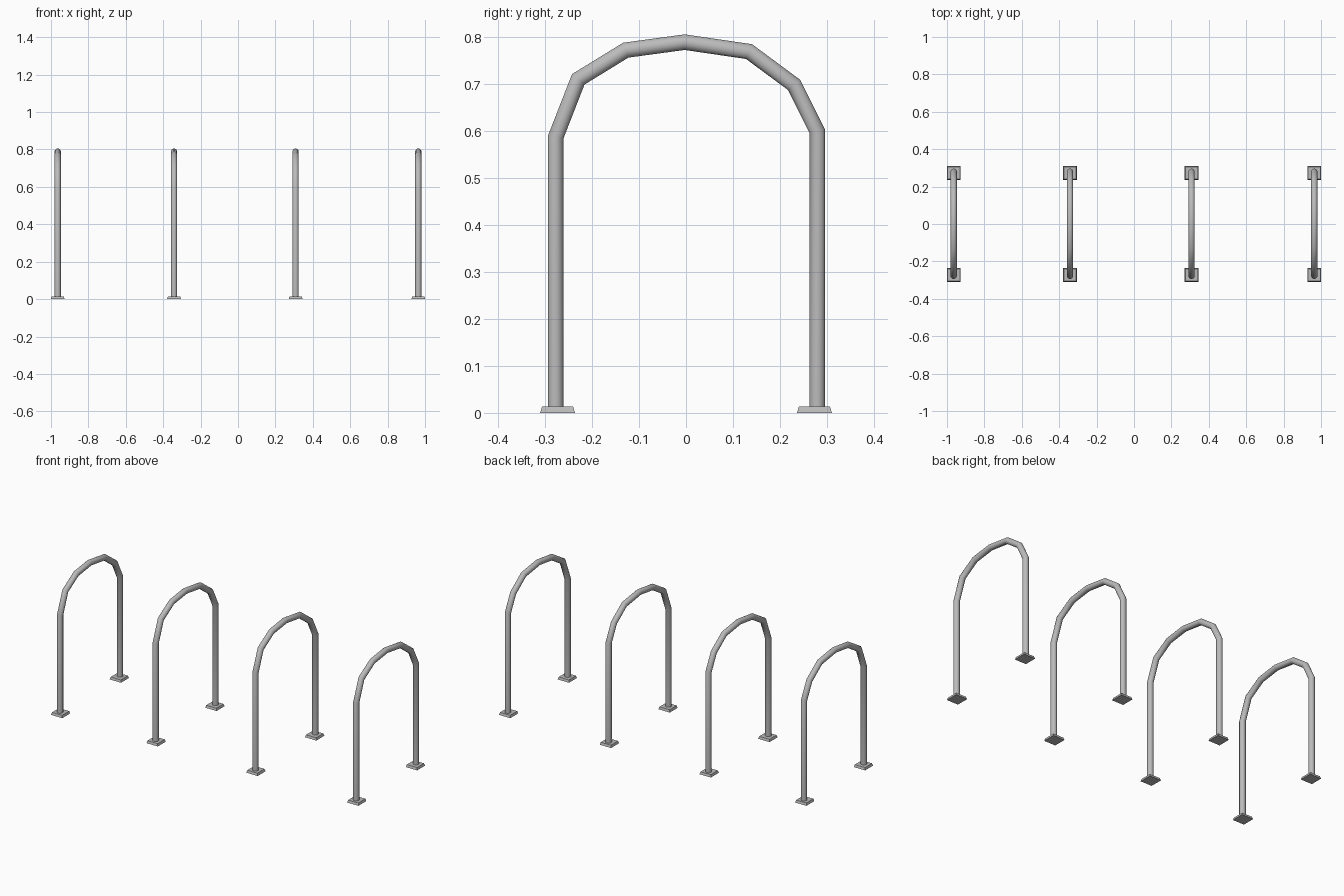
import bpy, bmesh, math
from mathutils import Vector

if "Cube" in bpy.data.objects:
    bpy.data.objects.remove(bpy.data.objects["Cube"])

steel = bpy.data.materials.new("grey steel")
steel.use_nodes = True
grey = (0.5, 0.5, 0.5, 1)
steel.diffuse_color = grey
steel.node_tree.nodes["Principled BSDF"].inputs["Base Color"].default_value = grey

RADIUS, SIDES = 0.017, 12
HOOPS = (-0.964, -0.342, 0.308, 0.964)
# Tube centreline as (y, z)
PATH = [Vector(p) for p in (
    (-0.277, 0.005), (-0.277, 0.586), (-0.229, 0.709), (-0.128, 0.771), (-0.003, 0.788),
    (0.134, 0.768), (0.230, 0.697), (0.279, 0.599), (0.279, 0.005))]


def finish(bm, name, x, y=0):
    bmesh.ops.recalc_face_normals(bm, faces=bm.faces)
    mesh = bpy.data.meshes.new(name)
    bm.to_mesh(mesh)
    bm.free()
    mesh.materials.append(steel)
    obj = bpy.data.objects.new(name, mesh)
    obj.location = (x, y, 0)
    bpy.context.collection.objects.link(obj)
    return obj


def hoop_tube(name, x):
    """Sweep a round section along the path with mitred bends."""
    bm = bmesh.new()
    rings = []
    for i, p in enumerate(PATH):
        before = (p - PATH[max(i - 1, 0)]).normalized()
        after = (PATH[min(i + 1, len(PATH) - 1)] - p).normalized()
        tangent = (before + after).normalized()
        side = Vector((-tangent.y, tangent.x))
        widen = 1 / tangent.dot(after if after.length else before)
        ring = []
        for k in range(SIDES):
            a = math.tau * (k + 0.5) / SIDES
            q = p + side * (RADIUS * widen * math.cos(a))
            ring.append(bm.verts.new((RADIUS * math.sin(a), q.x, q.y)))
        rings.append(ring)
    for r, s in zip(rings, rings[1:]):
        for k in range(SIDES):
            n = (k + 1) % SIDES
            bm.faces.new((r[k], r[n], s[n], s[k]))
    bm.faces.new(rings[0])
    bm.faces.new(rings[-1])
    obj = finish(bm, name, x)
    bpy.ops.object.select_all(action="DESELECT")
    obj.select_set(True)
    bpy.context.view_layer.objects.active = obj
    bpy.ops.object.shade_smooth_by_angle(angle=math.radians(40))


def foot_plate(name, x, y):
    """Square plate with sloping sides."""
    bm = bmesh.new()
    bmesh.ops.create_cube(bm, size=1)
    for v in bm.verts:
        half = 0.033 if v.co.z > 0 else 0.037
        v.co = (math.copysign(half, v.co.x), math.copysign(half, v.co.y),
                0.014 if v.co.z > 0 else 0)
    finish(bm, name, x, y)


for number, x in enumerate(HOOPS, 1):
    hoop_tube(f"hoop_tube_{number}", x)
    foot_plate(f"front_foot_plate_{number}", x, -0.273)
    foot_plate(f"back_foot_plate_{number}", x, 0.273)
